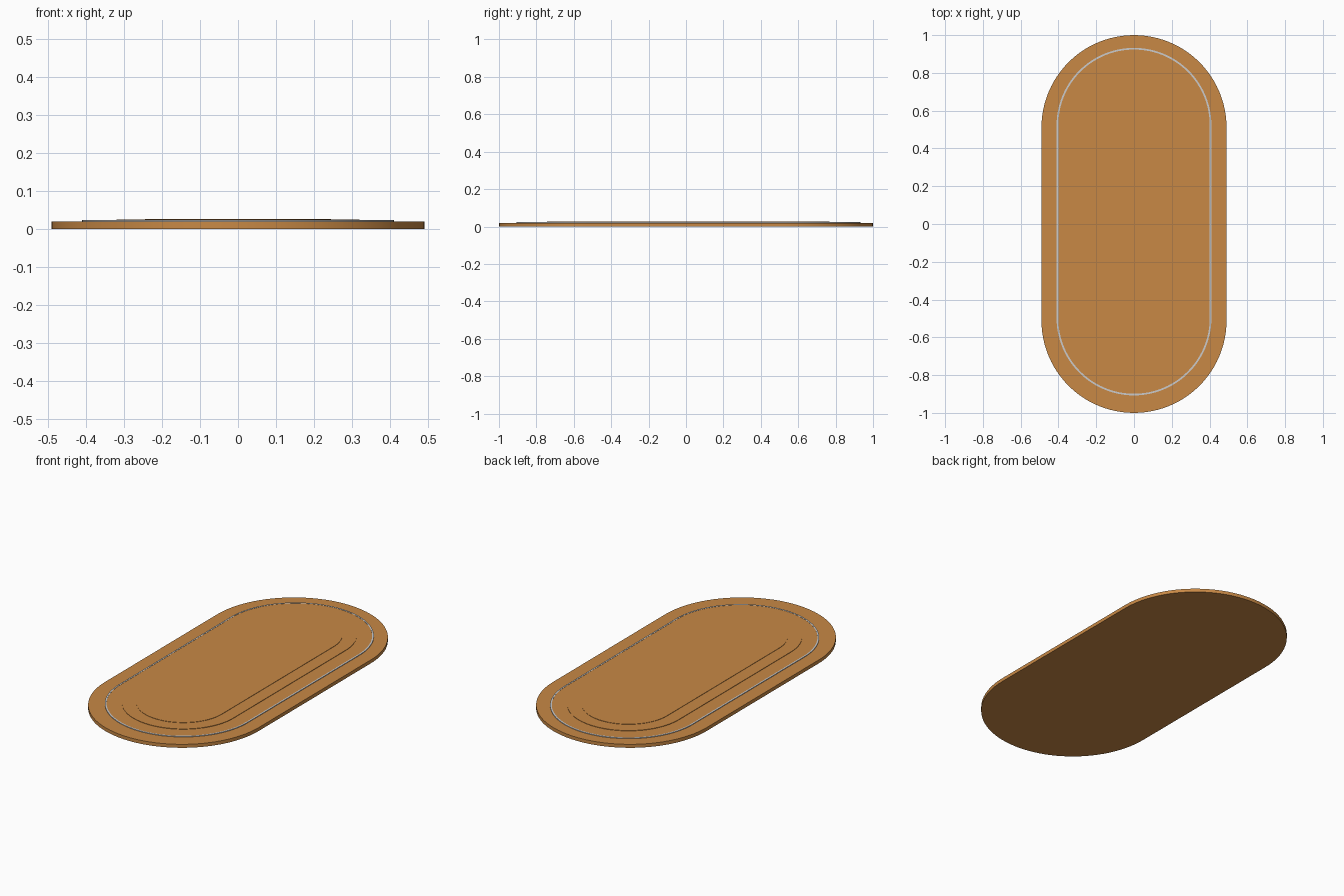
import bpy, bmesh, math

if "Cube" in bpy.data.objects:
    bpy.data.objects.remove(bpy.data.objects["Cube"])

S = 0.51       # half length of the straight sides
N = 48         # segments per rounded end


def material(name, rgb):
    m = bpy.data.materials.new(name)
    m.diffuse_color = (*rgb, 1)
    m.use_nodes = True
    m.node_tree.nodes["Principled BSDF"].inputs["Base Color"].default_value = m.diffuse_color
    return m


TAN = material("tan", (0.58, 0.25, 0.06))


def outline(r, y0):
    pts = []
    for start, cy in ((0, S), (math.pi, -S)):
        for i in range(N + 1):
            a = start + math.pi * i / N
            pts.append((r * math.cos(a), y0 + cy + r * math.sin(a)))
    return pts


def make(name, r, z0, z1, y0=0.0, mat=None, inner=None):
    """Stadium-shaped slab, or a band when an inner radius is given."""
    bm = bmesh.new()

    def loop(rad, z):
        return [bm.verts.new((x, y, z)) for x, y in outline(rad, y0)]

    def bridge(a, b):
        n = len(a)
        for i in range(n):
            bm.faces.new((a[i], a[(i + 1) % n], b[(i + 1) % n], b[i]))

    lo, hi = loop(r, z0), loop(r, z1)
    bridge(lo, hi)
    if inner:
        ilo, ihi = loop(inner, z0), loop(inner, z1)
        bridge(hi, ihi)
        bridge(ihi, ilo)
        bridge(ilo, lo)
    else:
        bm.faces.new(hi)
        bm.faces.new(lo[::-1])
    bmesh.ops.recalc_face_normals(bm, faces=bm.faces)
    me = bpy.data.meshes.new(name)
    bm.to_mesh(me)
    bm.free()
    ob = bpy.data.objects.new(name, me)
    bpy.context.collection.objects.link(ob)
    if mat:
        me.materials.append(mat)
    bpy.context.view_layer.objects.active = ob
    ob.select_set(True)
    bpy.ops.object.shade_smooth_by_angle(angle=math.radians(30))
    ob.select_set(False)


# Main mat
make("mat_base", 0.49, 0, 0.02, mat=TAN)
# Thin grey trim line and low raised panels, set slightly towards the back
make("outer_panel", 0.402, 0.019, 0.0225, 0.0125, TAN)
make("trim_line", 0.41, 0.019, 0.0235, 0.0125, inner=0.401)
make("middle_panel", 0.32, 0.021, 0.025, 0.0125, TAN)
make("inner_panel", 0.245, 0.024, 0.027, 0.0125, TAN)
